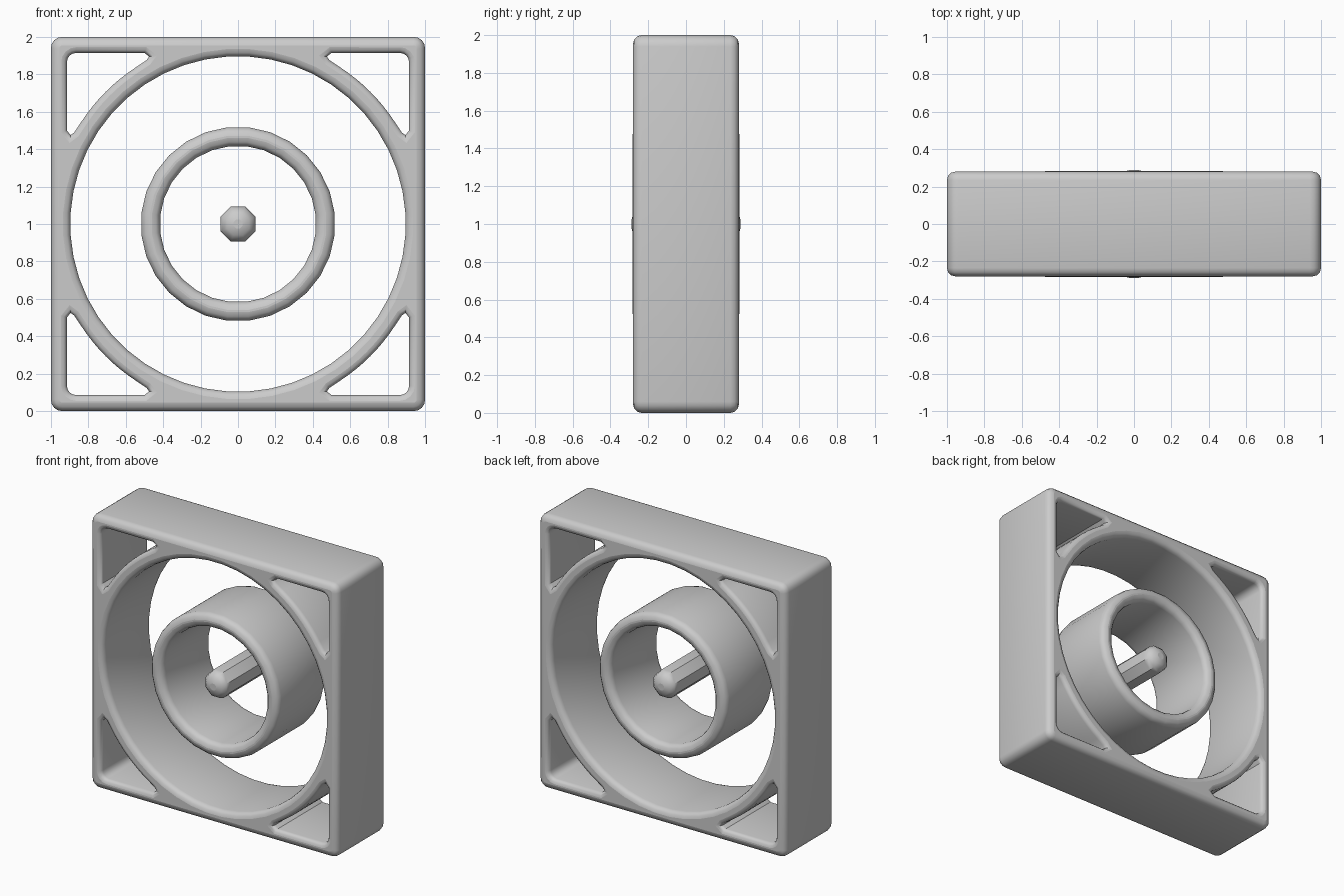
import bpy, bmesh, math
from mathutils import Vector, Matrix

cube = bpy.data.objects.get("Cube")
if cube:
    bpy.data.objects.remove(cube, do_unlink=True)

grey = bpy.data.materials.new("light grey")
grey.use_nodes = True
grey.diffuse_color = (0.6, 0.6, 0.6, 1)
bsdf = next(n for n in grey.node_tree.nodes if n.type == 'BSDF_PRINCIPLED')
bsdf.inputs["Base Color"].default_value = (0.6, 0.6, 0.6, 1)
bsdf.inputs["Roughness"].default_value = 0.7

CENTRE_Z = 1.0


def arc(radius, start, end, steps, cx=0.0, cy=0.0):
    """Points along an arc, angles in degrees, both ends included."""
    angles = [math.radians(start + (end - start) * i / steps) for i in range(steps + 1)]
    return [Vector((cx + radius * math.cos(a), cy + radius * math.sin(a))) for a in angles]


def circle(radius, sides):
    turn = 180 / sides
    return arc(radius, turn, 360 + turn, sides)[:-1]


def inset(loop, amount):
    """Move a loop to its left, into the solid material."""
    result = []
    for i, p in enumerate(loop):
        d1 = (p - loop[i - 1]).normalized()
        d2 = (loop[(i + 1) % len(loop)] - p).normalized()
        n1, n2 = Vector((-d1.y, d1.x)), Vector((-d2.y, d2.x))
        result.append(p + (n1 + n2) * (amount / (1 + n1.dot(n2))))
    return result


def solid(name, outlines, half_depth):
    """Extrude outlines along y with rounded rims; each is (loop, rim, is_hole)."""
    bm = bmesh.new()
    caps = ([], [])
    for loop, rim, is_hole in outlines:
        if is_hole:
            loop = loop[::-1]
        rows = []
        for side in (-1, 1):
            for step in (range(3, -1, -1) if side < 0 else range(4)):
                a = math.radians(30 * step)
                y = side * (half_depth - rim + rim * math.sin(a))
                pts = inset(loop, rim * (1 - math.cos(a)))
                rows.append([bm.verts.new((p.x, y, p.y + CENTRE_Z)) for p in pts])
        n = len(loop)
        for low, high in zip(rows, rows[1:]):
            for i in range(n):
                j = (i + 1) % n
                bm.faces.new((low[i], low[j], high[j], high[i]))
        for cap, row in zip(caps, (rows[0], rows[-1])):
            cap += [bm.edges.get((row[i], row[(i + 1) % n])) for i in range(n)]
    for cap, direction in zip(caps, (-1, 1)):
        bmesh.ops.triangle_fill(bm, use_beauty=True, use_dissolve=False,
                                edges=cap, normal=(0, direction, 0))
    bmesh.ops.recalc_face_normals(bm, faces=bm.faces)
    mesh = bpy.data.meshes.new(name)
    bm.to_mesh(mesh)
    bm.free()
    mesh.materials.append(grey)
    obj = bpy.data.objects.new(name, mesh)
    bpy.context.collection.objects.link(obj)
    bpy.ops.object.select_all(action='DESELECT')
    obj.select_set(True)
    bpy.context.view_layer.objects.active = obj
    bpy.ops.object.shade_smooth_by_angle(angle=math.radians(35))
    for face in mesh.polygons:
        if abs(face.normal.y) > 0.995:
            face.use_smooth = False
    return obj


# Square frame: rounded outline, large round opening, four corner openings
square = []
for k, (sx, sy) in enumerate(((1, 1), (-1, 1), (-1, -1), (1, -1))):
    square += arc(0.06, 90 * k, 90 * k + 90, 4, 0.94 * sx, 0.94 * sy)

tip = [Vector(p) for p in ((0.875, 0.49), (0.895, 0.475), (0.915, 0.5))]
corner = tip + arc(0.05, 0, 90, 4, 0.865, 0.865)
corner += [p.yx for p in reversed(tip)]
corner += arc(1.0, 57, 33, 8)

outlines = [(square, 0.045, False), (circle(0.897, 48), 0.04, True)]
for k in range(4):
    turn = Matrix.Rotation(math.radians(90 * k), 2)
    outlines.append(([turn @ p for p in corner], 0.03, True))
solid("square_frame", outlines, 0.28)

# Free-standing inner ring
solid("inner_ring", [(circle(0.52, 28), 0.045, False),
                     (circle(0.418, 28), 0.045, True)], 0.283)

# Centre pin with blunt rounded ends
solid("centre_pin", [(circle(0.102, 8), 0.07, False)], 0.288)
